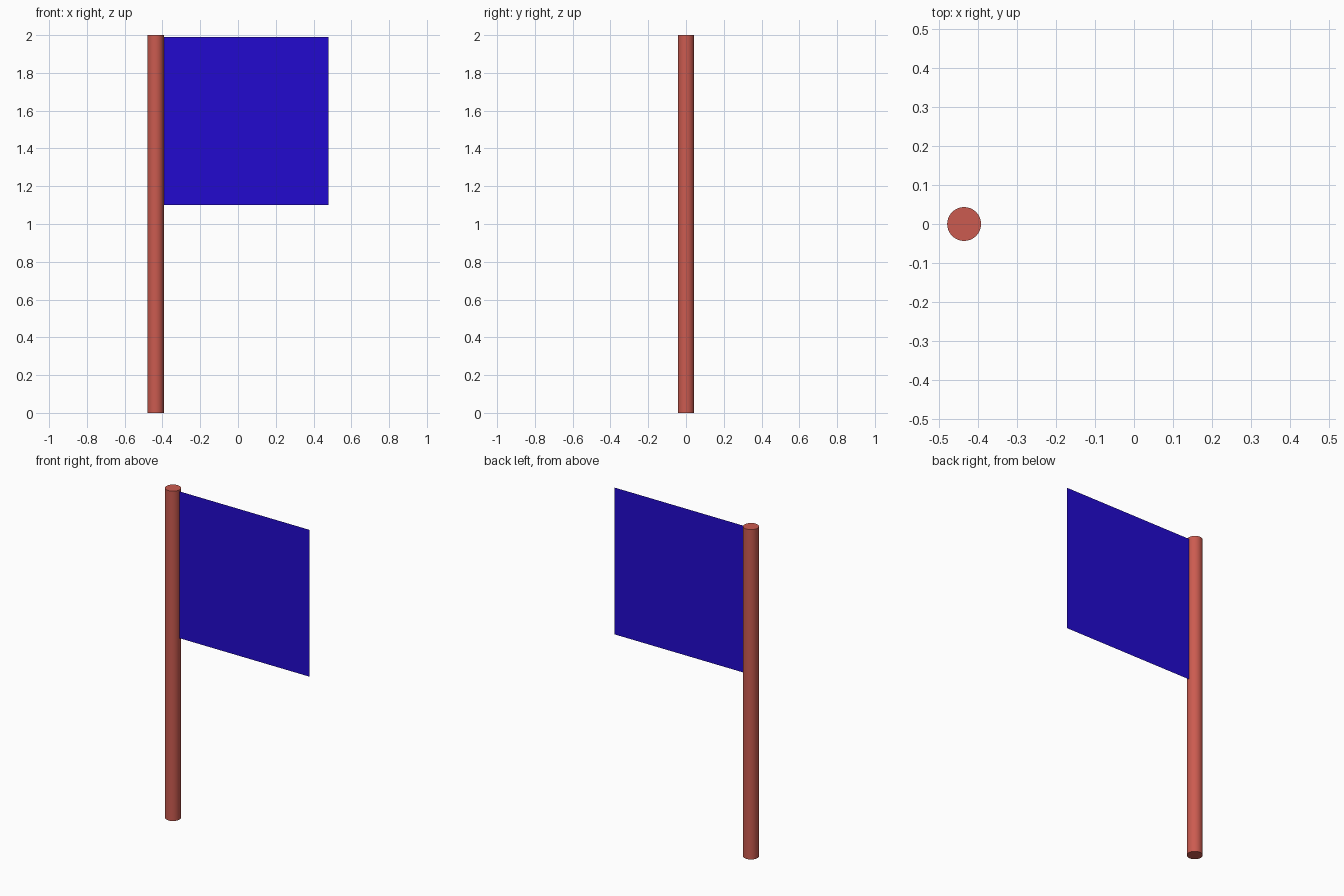
import bpy
import math

if "Cube" in bpy.data.objects:
    bpy.data.objects.remove(bpy.data.objects["Cube"])

POLE_X, POLE_R, HEIGHT = -0.436, 0.0435, 2.0
FLAG_LEFT, FLAG_RIGHT = -0.412, 0.479
FLAG_BOTTOM, FLAG_TOP = 1.10, 1.99


def paint(obj, name, color):
    mat = bpy.data.materials.new(name)
    mat.diffuse_color = (*color, 1.0)
    mat.use_nodes = True
    mat.node_tree.nodes["Principled BSDF"].inputs["Base Color"].default_value = mat.diffuse_color
    obj.data.materials.append(mat)


# Round pole with capped ends
bpy.ops.mesh.primitive_cylinder_add(vertices=32, radius=POLE_R, depth=HEIGHT,
                                    location=(POLE_X, 0, HEIGHT / 2))
pole = bpy.context.object
pole.name = "pole"
bpy.ops.object.shade_smooth_by_angle(angle=math.radians(30))
paint(pole, "pole_red", (0.6, 0.105, 0.08))

# Flat single-sheet flag, its inner edge tucked into the pole
bpy.ops.mesh.primitive_plane_add(
    size=1,
    location=((FLAG_LEFT + FLAG_RIGHT) / 2, 0, (FLAG_BOTTOM + FLAG_TOP) / 2),
    rotation=(math.pi / 2, 0, 0))
flag = bpy.context.object
flag.name = "flag"
flag.scale = (FLAG_RIGHT - FLAG_LEFT, FLAG_TOP - FLAG_BOTTOM, 1)
bpy.ops.object.transform_apply(location=False, rotation=True, scale=True)
paint(flag, "flag_blue", (0.016, 0.003, 0.62))
